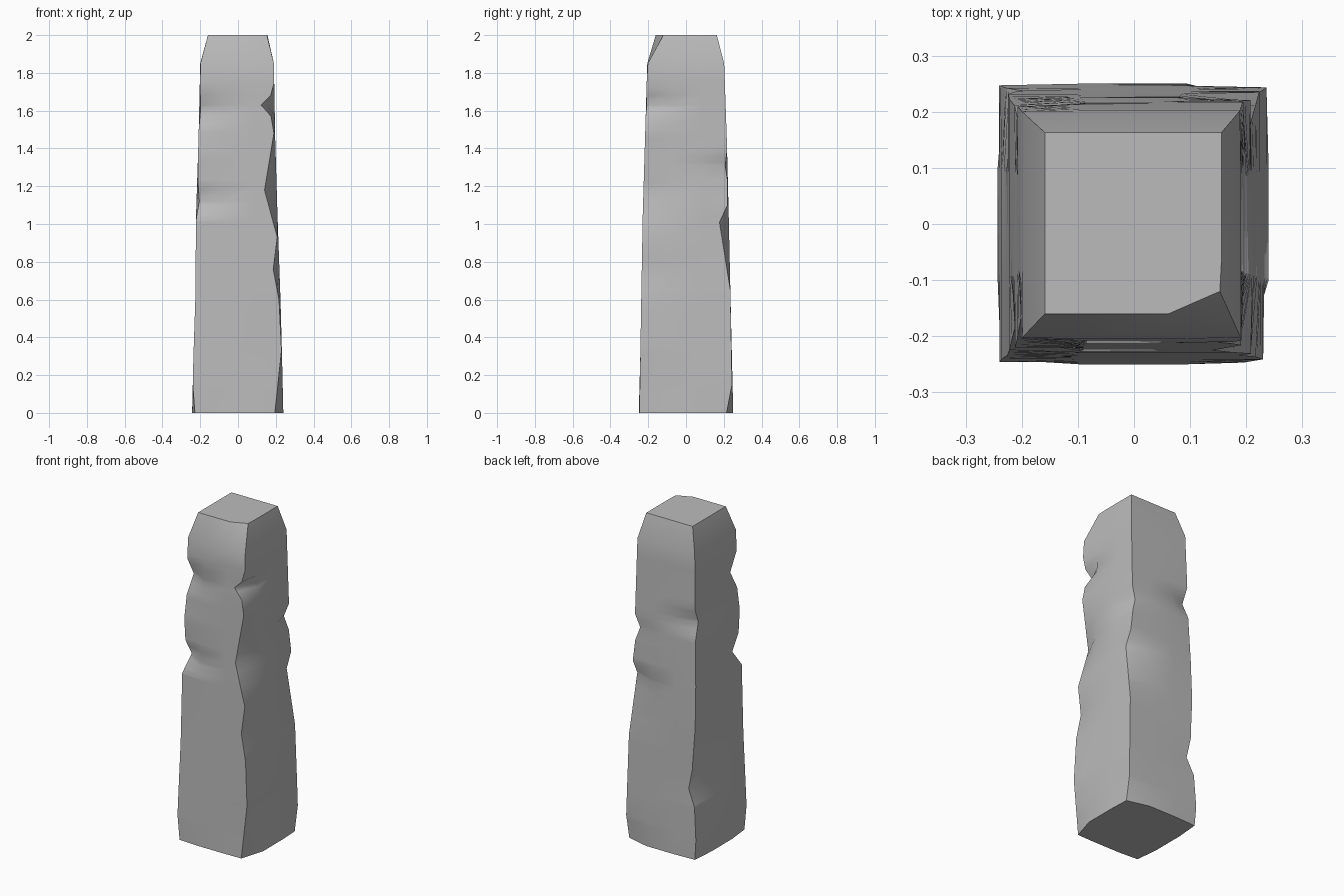
import bpy, bmesh

if "Cube" in bpy.data.objects:
    bpy.data.objects.remove(bpy.data.objects["Cube"])

def interp(table, z):
    """Piecewise linear lookup: rows are (z, value, value, ...)."""
    for a, b in zip(table, table[1:]):
        if z <= b[0]:
            t = (z - a[0]) / (b[0] - a[0])
            return [p + (q - p) * t for p, q in zip(a[1:], b[1:])]
    return list(table[-1][1:])

# Tapering half widths by height: left, right, front, back
TAPER = [(0, .243, .24, .25, .25), (.3, .236, .233, .242, .243),
         (.6, .226, .225, .237, .236), (1.05, .222, .209, .229, .226),
         (1.45, .209, .197, .217, .216), (1.85, .2, .19, .205, .202),
         (2, .159, .156, .16, .163)]

# Chips along each corner edge: (height, inward x, inward y)
CHIPS = {
    (-1, -1): [(0, .015, .008), (.15, 0, 0), (1.02, 0, .005), (1.12, .015, .07),
               (1.22, .005, .015), (1.36, 0, 0), (1.5, 0, .015), (1.61, .008, .065),
               (1.72, .002, .005), (2, 0, 0)],
    (1, -1): [(0, .045, .003), (.33, .002, 0), (.6, .008, 0), (.76, .033, 0),
              (.93, .005, 0), (1.18, .065, 0), (1.48, .006, 0), (1.57, .02, 0),
              (1.63, .072, .004), (1.68, .02, 0), (1.75, 0, 0), (1.85, 0, .003), (2, .003, .04)],
    (1, 1): [(0, .005, .035), (.15, 0, .003), (.65, 0, 0), (1.01, .003, .05),
             (1.1, 0, .004), (1.23, .012, .002), (1.31, .035, .012), (1.39, .004, 0), (2, 0, 0)],
    (-1, 1): [(0, .012, .006), (.12, 0, 0), (.32, .008, 0), (.42, .05, .006), (.55, .018, 0),
              (.8, 0, 0), (1.33, 0, .008), (1.43, .006, .045), (1.52, 0, .004), (2, 0, 0)],
}

heights = sorted({r[0] for r in TAPER} | {r[0] for c in CHIPS.values() for r in c})
corners = [(-1, -1), (1, -1), (1, 1), (-1, 1)]
bm = bmesh.new()
rings = []
for z in heights:
    l, r, f, b = interp(TAPER, z)
    full, chipped = [], []
    for sx, sy in corners:
        x, y = (r if sx > 0 else -l), (b if sy > 0 else -f)
        dx, dy = interp(CHIPS[sx, sy], z)
        full.append((x, y))
        chipped.append((x - sx * dx, y - sy * dy))
    ring = []
    for i in range(4):
        p, q = full[i], full[(i + 1) % 4]
        ring.append(bm.verts.new((*chipped[i], z)))
        for t in (.3, .7):
            ring.append(bm.verts.new((p[0] + (q[0] - p[0]) * t, p[1] + (q[1] - p[1]) * t, z)))
    rings.append(ring)

# Sides
for lo, hi in zip(rings, rings[1:]):
    for i in range(12):
        j = (i + 1) % 12
        bm.faces.new((lo[i], lo[j], hi[j], hi[i]))
    for i in range(0, 12, 3):
        bm.edges.get((lo[i], hi[i])).smooth = False   # crisp corner edges
# Top and underside
bm.faces.new(rings[-1])
bm.faces.new(rings[0][::-1])
for ring in (rings[0], rings[-1]):
    for i in range(12):
        bm.edges.get((ring[i], ring[(i + 1) % 12])).smooth = False
for face in bm.faces:
    face.smooth = True

mesh = bpy.data.meshes.new("stone_pillar")
bm.to_mesh(mesh)
bm.free()
stone = bpy.data.materials.new("grey stone")
stone.diffuse_color = (.5, .5, .5, 1)
stone.use_nodes = True
stone.node_tree.nodes["Principled BSDF"].inputs["Base Color"].default_value = stone.diffuse_color
mesh.materials.append(stone)
bpy.context.collection.objects.link(bpy.data.objects.new("stone_pillar", mesh))
